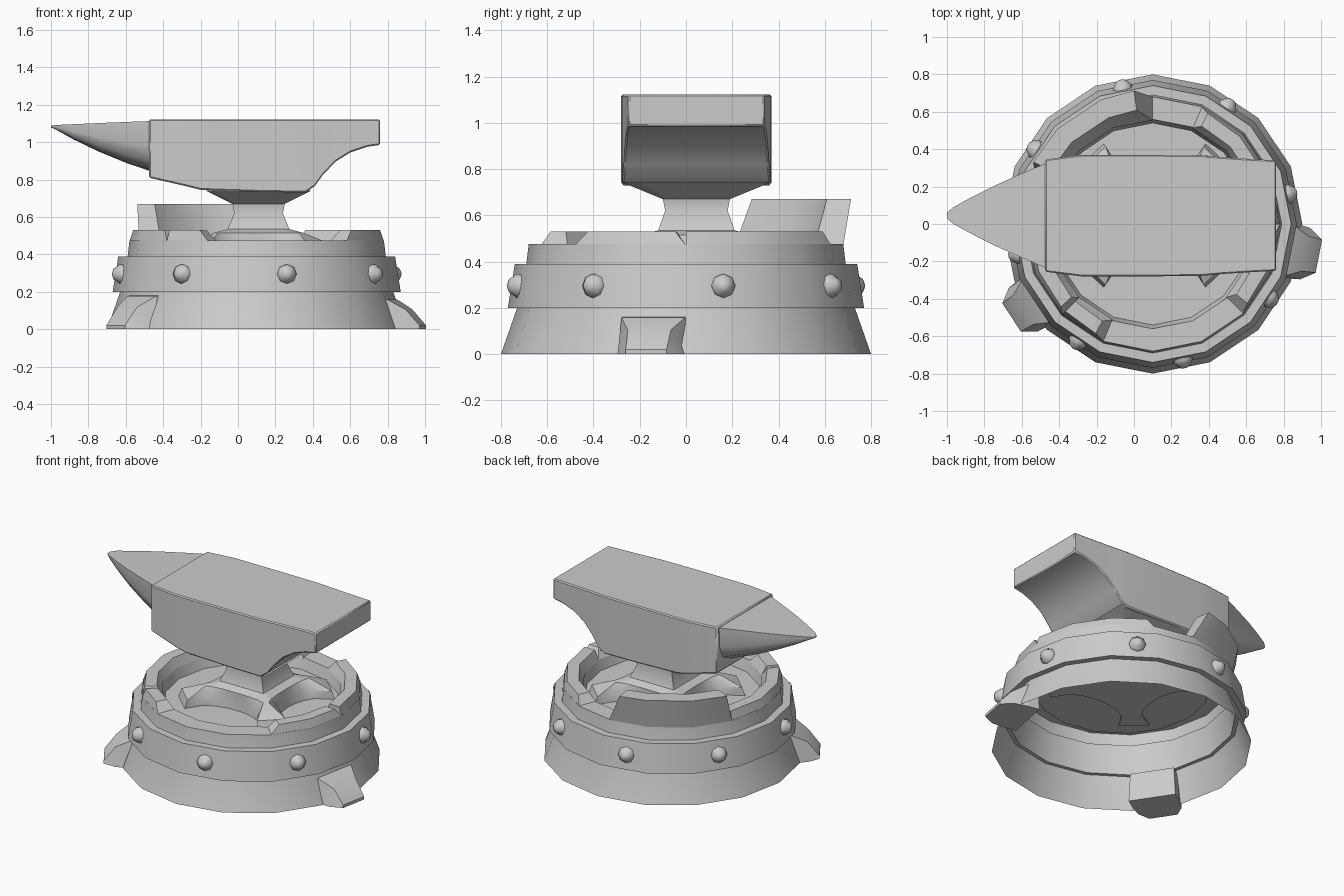
import bpy, bmesh
from math import sin, cos, pi, radians, sqrt
from mathutils import Matrix, Vector

if "Cube" in bpy.data.objects:
    bpy.data.objects.remove(bpy.data.objects["Cube"])

CX = 0.1            # centre of the round base
AX, AY = 0.11, 0.045  # centre of the anvil


def loft(name, rings, closed=False, caps=True, smooth=35):
    """Skin a list of equally sized point rings."""
    bm = bmesh.new()
    vs = [[bm.verts.new(p) for p in r] for r in rings]
    n = len(vs[0])
    pairs = list(zip(vs, vs[1:])) + ([(vs[-1], vs[0])] if closed else [])
    for a, b in pairs:
        for i in range(n):
            j = (i + 1) % n
            bm.faces.new((a[i], a[j], b[j], b[i]))
    if caps and not closed:
        bm.faces.new(vs[0])
        bm.faces.new(vs[-1])
    bmesh.ops.remove_doubles(bm, verts=bm.verts, dist=0.0005)
    bmesh.ops.recalc_face_normals(bm, faces=bm.faces)
    me = bpy.data.meshes.new(name)
    bm.to_mesh(me)
    bm.free()
    ob = bpy.data.objects.new(name, me)
    bpy.context.collection.objects.link(ob)
    bpy.ops.object.select_all(action='DESELECT')
    ob.select_set(True)
    bpy.context.view_layer.objects.active = ob
    bpy.ops.object.shade_smooth_by_angle(angle=radians(smooth))
    return ob


def polar(r, deg, z):
    return (CX + r * cos(radians(deg)), r * sin(radians(deg)), z)


def lathe(name, profile, closed=False, caps=False):
    rings = [[polar(r, i * 22.5, z) for i in range(16)] for r, z in profile]
    return loft(name, rings, closed, caps)


# Hollow base with a low rim and a sunken floor
lathe("base_shell", [(0.80, 0), (0.73, 0.20), (0.69, 0.39), (0.68, 0.475),
                     (0.56, 0.475), (0.54, 0.40), (0.0, 0.40)])

# Iron band around the base
lathe("band", [(0.77, 0.20), (0.74, 0.39), (0.675, 0.39), (0.705, 0.20)], closed=True)


# Raised pieces of the broken rim
def rim_block(name, a0, a1, top, r_out, r_in, inset0=5, inset1=5):
    n = max(1, round((a1 - a0) / 22.5))
    rings = []
    for i in range(n + 1):
        lo = hi = a0 + (a1 - a0) * i / n
        if i == 0:
            hi += inset0
        if i == n:
            hi -= inset1
        rings.append([polar(0.68, lo, 0.47), polar(r_out, hi, top),
                      polar(r_in, hi, top), polar(0.555, lo, 0.47)])
    loft(name, rings)


rim_block("rim_right", 0, 67.5, 0.53, 0.66, 0.585, 0, 4)
rim_block("rim_tall", 90, 157.5, 0.67, 0.72, 0.615, 8, 5)
rim_block("rim_left", 157.5, 225, 0.53, 0.66, 0.585, 0, 3)
rim_block("rim_front_left", 225, 247.5, 0.53, 0.66, 0.585, 0, 5)
rim_block("rim_front_right", 315, 360, 0.53, 0.66, 0.585, 5, 4)

# Rivets: low domes on the band
for k in range(8):
    deg = 12.5 + 45 * k
    rot = Matrix.Rotation(radians(deg), 4, 'Z')
    rings = [[Vector((CX, 0, 0)) + rot @ Vector((x, r * cos(i * pi / 4), 0.295 + r * sin(i * pi / 4)))
              for i in range(8)]
             for x, r in [(0.715, 0.052), (0.752, 0.052), (0.762, 0.043),
                          (0.782, 0.030), (0.790, 0.010)]]
    loft("rivet_%d" % (k + 1), rings, smooth=40)

# Two stubby feet against the base
for name, deg, top in [("foot_right", -11, 0.17), ("foot_left", -146.5, 0.19)]:
    rot = Matrix.Rotation(radians(deg), 4, 'Z')
    rings = []
    for r, z, wt, wb in [(0.66, top, 0.14, 0.15), (0.74, top * 0.93, 0.14, 0.15),
                         (0.83, top * 0.62, 0.095, 0.14), (0.905, 0.02, 0.09, 0.09)]:
        rings.append([Vector((CX, 0, 0)) + rot @ Vector((r, y, h))
                      for y, h in [(-wb, 0), (wb, 0), (wt, z), (-wt, z)]])
    loft(name, rings, smooth=20)


# Anvil foot with four spread legs, waist and flare under the body
def four_sided(hx, hy, z, dip=0.0, s=1.0):
    pts = []
    for dx, dy in [(0, -1), (1, 0), (0, 1), (-1, 0)]:
        for i in range(9):
            t = -1 + i / 4
            d = 1 - dip * sqrt(max(0, 1 - t * t))
            # each side runs along the tangent (-dy, dx)
            pts.append((AX + hx * (dx * d - dy * t * s), AY + hy * (dy * d + dx * t * s), z))
    return pts


loft("anvil_stand", [four_sided(0.41, 0.385, 0.39, 0.42, 0.67),
                     four_sided(0.39, 0.37, 0.455, 0.42, 0.67),
                     four_sided(0.24, 0.24, 0.515, 0.1, 0.9),
                     four_sided(0.165, 0.165, 0.535),
                     four_sided(0.13, 0.135, 0.62),
                     four_sided(0.14, 0.145, 0.67),
                     four_sided(0.285, 0.32, 0.742)])

# Anvil body: cross-sections along x (x, underside z, half width)
body = [(-0.475, 0.81, 0.30), (-0.28, 0.765, 0.325), (-0.2, 0.745, 0.325), (0.1, 0.735, 0.325),
        (0.36, 0.73, 0.322), (0.41, 0.765, 0.318), (0.45, 0.82, 0.314), (0.52, 0.895, 0.309),
        (0.60, 0.945, 0.304), (0.69, 0.975, 0.299), (0.76, 0.985, 0.295)]
ob = loft("anvil_body", [[(x, AY - w, b), (x, AY + w, b), (x, AY + w, 1.122), (x, AY - w, 1.122)]
                         for x, b, w in body])
bev = ob.modifiers.new("edge", 'BEVEL')
bev.width, bev.segments, bev.angle_limit = 0.007, 1, radians(45)

# Horn: flat top, rounded belly (x, top z, bottom z, half width)
horn = [(-0.46, 1.113, 0.842, 0.285), (-0.60, 1.108, 0.89, 0.225), (-0.75, 1.102, 0.952, 0.158),
        (-0.88, 1.096, 1.015, 0.092), (-0.97, 1.092, 1.065, 0.042), (-1.0, 1.088, 1.079, 0.015)]
section = [(-1, 1), (-0.98, 0.5), (-0.86, 0.2), (-0.5, 0.03), (0, 0),
           (0.5, 0.03), (0.86, 0.2), (0.98, 0.5), (1, 1)]
loft("anvil_horn", [[(x, AY + w * u, b + (t - b) * v) for u, v in section]
                    for x, t, b, w in horn], smooth=40)
